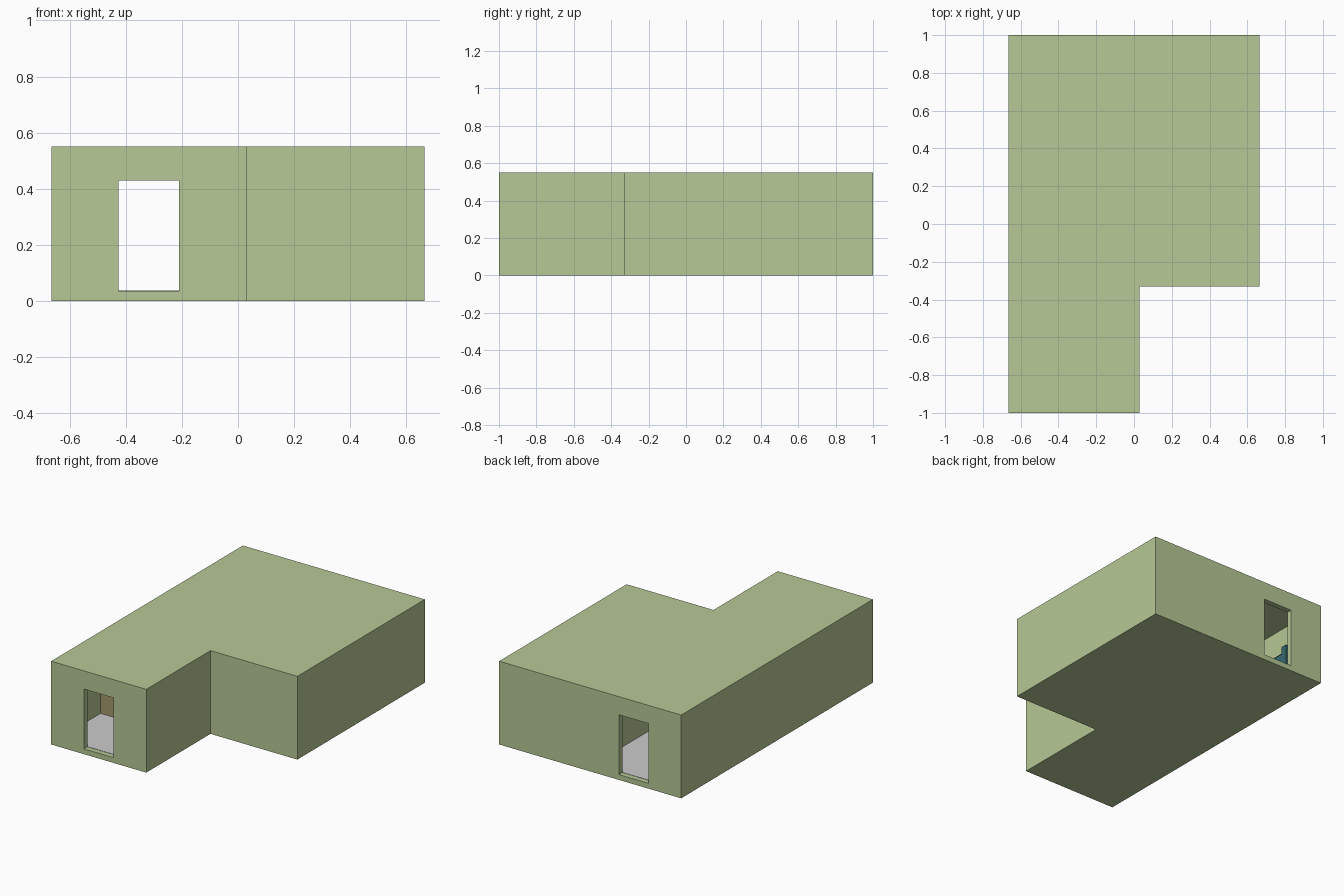
import bpy, bmesh

if "Cube" in bpy.data.objects:
    bpy.data.objects.remove(bpy.data.objects["Cube"])

T = 0.035                       # wall, floor and roof thickness
X, Y, H = 0.665, 1.0, 0.55      # half width, half depth, height
NX, NY = 0.03, -0.33            # inner corner of the L plan
DOOR = (-0.425, -0.21, T, 0.43)  # x0, x1, z0, z1


def material(name, rgb):
    m = bpy.data.materials.new(name)
    m.diffuse_color = (*rgb, 1)
    m.use_nodes = True
    m.node_tree.nodes["Principled BSDF"].inputs["Base Color"].default_value = m.diffuse_color
    return m


def prism(name, pts, z0, z1, mat=None):
    bm = bmesh.new()
    face = bm.faces.new([bm.verts.new((x, y, z0)) for x, y in pts])
    ext = bmesh.ops.extrude_face_region(bm, geom=[face])["geom"]
    top = [v for v in ext if isinstance(v, bmesh.types.BMVert)]
    bmesh.ops.translate(bm, verts=top, vec=(0, 0, z1 - z0))
    bmesh.ops.recalc_face_normals(bm, faces=bm.faces)
    me = bpy.data.meshes.new(name)
    bm.to_mesh(me)
    bm.free()
    ob = bpy.data.objects.new(name, me)
    bpy.context.collection.objects.link(ob)
    if mat:
        me.materials.append(mat)
    return ob


def box(name, x0, x1, y0, y1, z0, z1, mat=None):
    return prism(name, [(x0, y0), (x1, y0), (x1, y1), (x0, y1)], z0, z1, mat)


def plan(t):
    # L-shaped footprint, inset by t
    return [(-X + t, -Y + t), (NX - t, -Y + t), (NX - t, NY + t),
            (X - t, NY + t), (X - t, Y - t), (-X + t, Y - t)]


def cut(ob, cutter):
    mod = ob.modifiers.new("cut", "BOOLEAN")
    mod.operation, mod.solver, mod.object = "DIFFERENCE", "EXACT", cutter
    bpy.context.view_layer.objects.active = ob
    bpy.ops.object.modifier_apply(modifier=mod.name)
    bpy.data.objects.remove(cutter)


green = material("wall green", (0.47, 0.58, 0.30))
teal = material("sofa teal", (0.035, 0.14, 0.16))
brown = material("cabinet wood", (0.37, 0.32, 0.15))

# Hollow shell with a doorway at the front and one at the back
shell = prism("house_shell", plan(0), 0, H, green)
cut(shell, prism("room_cutter", plan(T), T, H - T))
for s in (-1, 1):
    y = s * (Y - T / 2)
    cut(shell, box("door_cutter", DOOR[0], DOOR[1], y - T, y + T, DOOR[2], DOOR[3]))

# Grey floor covering
prism("floor", plan(T), T - 0.002, T + 0.002)

# Inner wall between the long hall and the side room, with a doorway
wall = box("inner_wall", NX - T, NX, NY + T, Y - T, T, H - T, green)
cut(wall, box("inner_door_cutter", NX - 2 * T, NX + T, -0.1, 0.11, T, 0.43))

# Cabinet against the left wall of the hall
box("cabinet", -X + T, -0.44, -0.535, -0.2, T, 0.40, brown)

# Sofa against the left wall near the back door
sx, y0, y1 = -X + T, 0.57, 0.92
box("sofa_back", sx, sx + 0.05, y0, y1, 0.07, 0.30, teal)
box("sofa_seat", sx + 0.05, -0.45, y0 + 0.04, y1 - 0.04, 0.07, 0.18, teal)
for n, y in (("front", y0), ("rear", y1 - 0.04)):
    box("sofa_arm_" + n, sx + 0.05, -0.45, y, y + 0.04, T, 0.23, teal)
